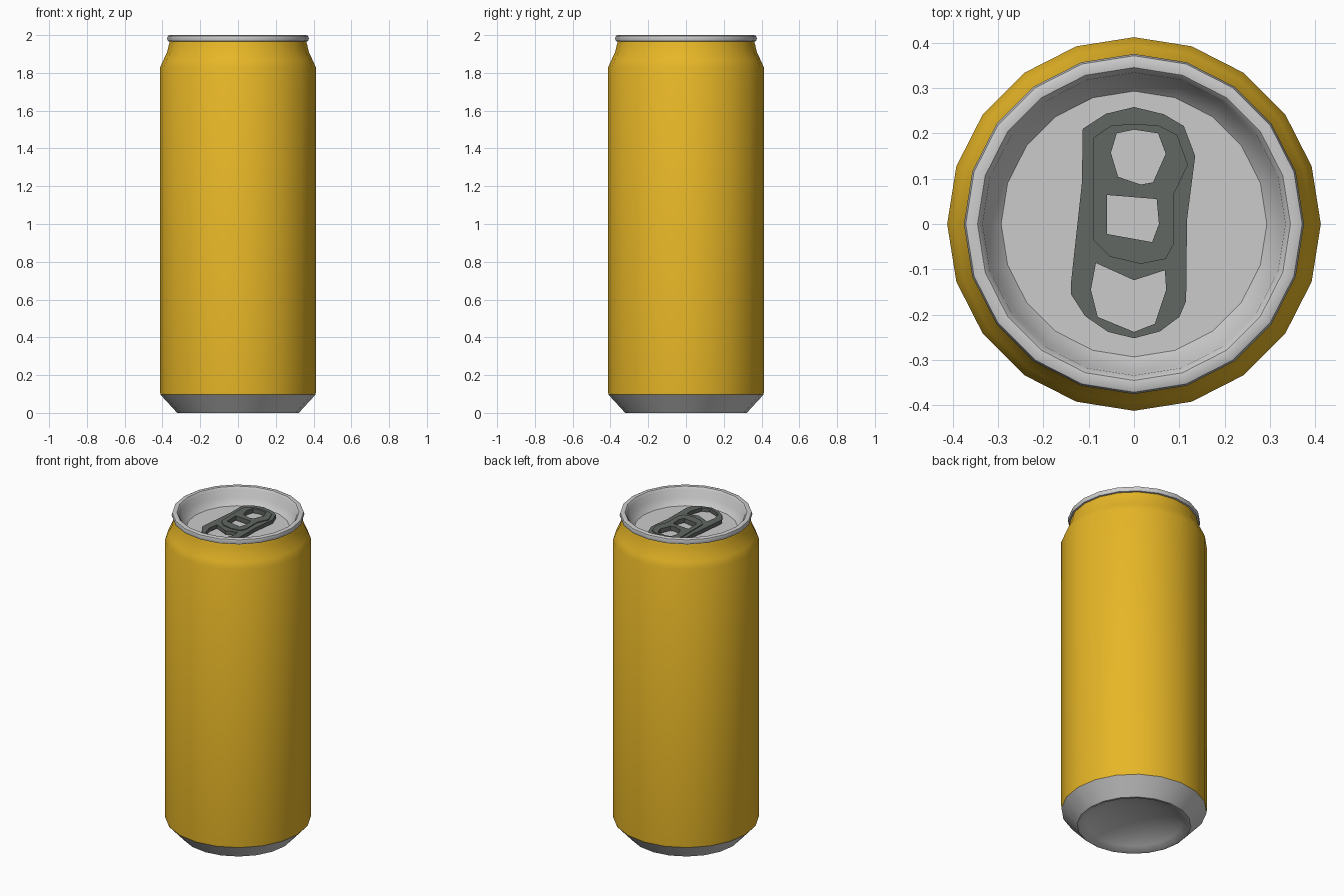
import bpy, bmesh, math

if "Cube" in bpy.data.objects:
    bpy.data.objects.remove(bpy.data.objects["Cube"])

SIDES = 20


def material(name, rgb):
    m = bpy.data.materials.new(name)
    m.diffuse_color = (*rgb, 1)
    m.use_nodes = True
    m.node_tree.nodes["Principled BSDF"].inputs["Base Color"].default_value = m.diffuse_color
    return m


def smooth(ob, angle):
    bpy.ops.object.select_all(action='DESELECT')
    ob.select_set(True)
    bpy.context.view_layer.objects.active = ob
    bpy.ops.object.shade_smooth_by_angle(angle=math.radians(angle))


def lathe(name, profile, mat=None):
    """Revolve (radius, z) points; outward faces when the profile runs up the outside."""
    bm = bmesh.new()
    rings = []
    for r, z in profile:
        if r == 0:
            rings.append([bm.verts.new((0, 0, z))] * SIDES)
        else:
            rings.append([bm.verts.new((r * math.cos(2 * math.pi * i / SIDES),
                                        r * math.sin(2 * math.pi * i / SIDES), z))
                          for i in range(SIDES)])
    for a, b in zip(rings, rings[1:]):
        for i in range(SIDES):
            j = (i + 1) % SIDES
            bm.faces.new(list(dict.fromkeys((a[i], a[j], b[j], b[i]))))
    me = bpy.data.meshes.new(name)
    bm.to_mesh(me)
    bm.free()
    ob = bpy.data.objects.new(name, me)
    bpy.context.collection.objects.link(ob)
    if mat:
        me.materials.append(mat)
    smooth(ob, 35)
    return ob


def plate(name, outlines, z0, z1, mat):
    """Flat plate from an outer outline followed by hole outlines."""
    cu = bpy.data.curves.new(name, 'CURVE')
    cu.dimensions = '2D'
    cu.fill_mode = 'BOTH'
    cu.extrude = (z1 - z0) / 2
    for pts in outlines:
        s = cu.splines.new('POLY')
        s.points.add(len(pts) - 1)
        for p, (x, y) in zip(s.points, pts):
            p.co = (x, y, 0, 1)
        s.use_cyclic_u = True
    ob = bpy.data.objects.new(name, cu)
    ob.location.z = (z0 + z1) / 2
    bpy.context.collection.objects.link(ob)
    cu.materials.append(mat)
    bpy.ops.object.select_all(action='DESELECT')
    ob.select_set(True)
    bpy.context.view_layer.objects.active = ob
    bpy.ops.object.convert(target='MESH')
    smooth(bpy.context.object, 25)


yellow = material("yellow_paint", (0.8, 0.47, 0.02))
dark = material("dark_metal", (0.12, 0.135, 0.122))

# Domed base with bevelled foot
lathe("base", [(0, 0.085), (0.1, 0.078), (0.2, 0.055), (0.275, 0.022), (0.308, 0.0),
               (0.322, 0.0), (0.411, 0.097)])

# Painted wall with shoulder and neck
lathe("body", [(0.411, 0.097), (0.412, 0.11), (0.412, 1.83), (0.395, 1.868),
               (0.375, 1.91), (0.367, 1.945), (0.36, 1.972)], yellow)

# Rolled rim, recess wall and lid floor
lathe("lid", [(0.358, 1.965), (0.371, 1.968), (0.375, 1.982), (0.371, 1.996),
              (0.36, 2.0), (0.345, 1.998), (0.334, 1.985), (0.327, 1.937),
              (0.293, 1.9), (0, 1.9)])

# Pull tab openings
top_hole = [(0, .208), (.053, .2), (.07, .155), (.042, .092), (.015, .087),
            (-.035, .104), (-.051, .157), (-.038, .2)]
mid_hole = [(-.06, .064), (.05, .055), (.055, 0), (.04, -.04), (-.06, -.022)]
finger_hole = [(-.084, -.086), (0, -.124), (.068, -.102), (.071, -.145), (.046, -.22),
               (0, -.238), (-.08, -.205), (-.095, -.145)]

# Pull tab outline and raised centre panel
outline = [(0, .258), (.066, .242), (.11, .216), (.135, .15), (.117, .01), (.115, -.17),
           (.1, -.205), (.057, -.237), (0, -.252), (-.057, -.238), (-.108, -.203),
           (-.139, -.155), (-.139, -.13), (-.115, .09), (-.113, .21), (-.062, .243)]
panel = [(0, .221), (.055, .217), (.095, .197), (.119, .13), (.087, .065), (.087, -.045),
         (.07, -.077), (.015, -.088), (-.053, -.072), (-.09, -.035), (-.09, .19),
         (-.05, .217)]
plate("pull_tab", [outline, top_hole, mid_hole, finger_hole], 1.905, 1.928, dark)
plate("tab_panel", [panel, top_hole, mid_hole], 1.927, 1.933, dark)
